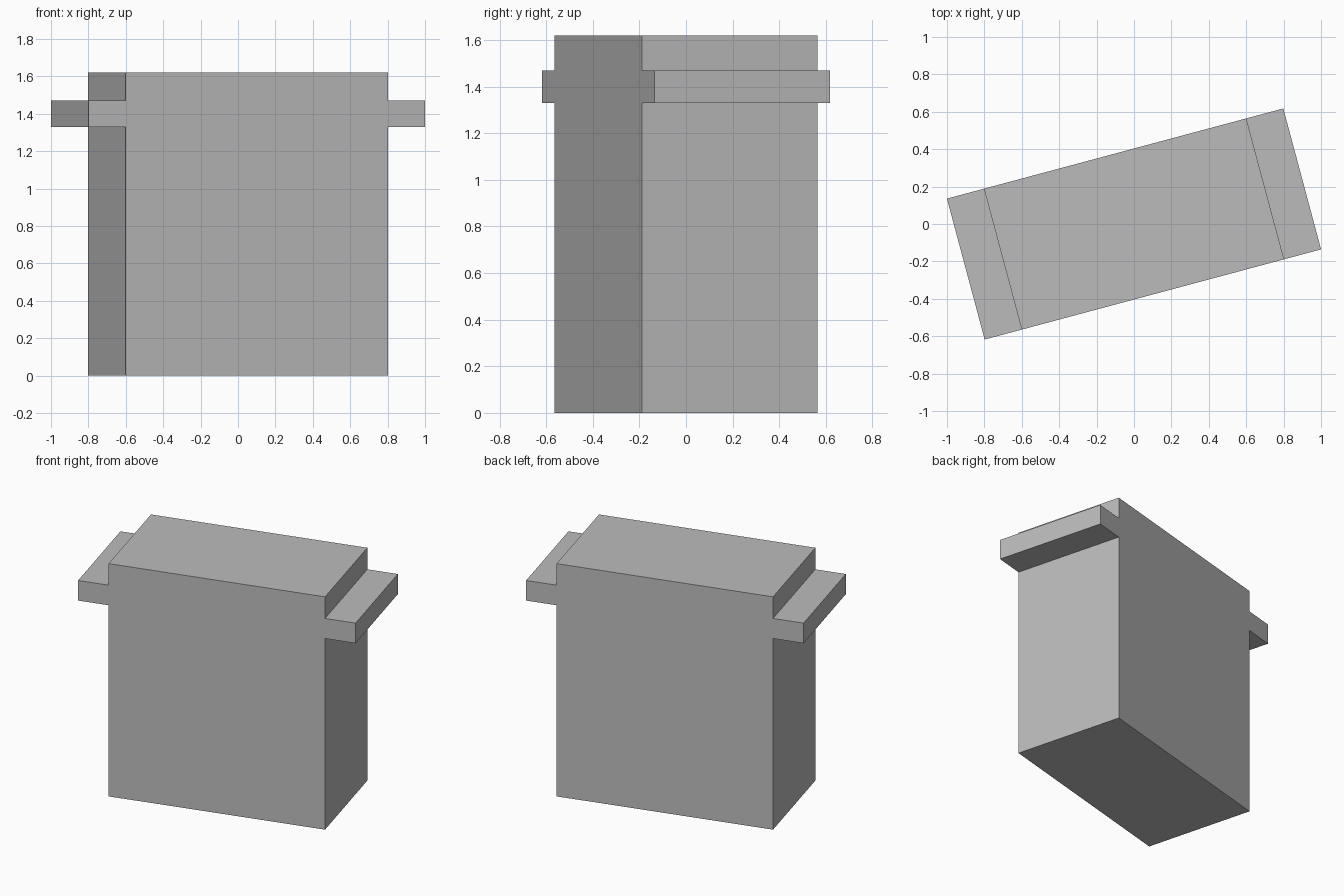
import bpy
import bmesh
from math import radians
from mathutils import Matrix

cube = bpy.data.objects.get("Cube")
if cube:
    bpy.data.objects.remove(cube, do_unlink=True)

# Plain grey material
grey = bpy.data.materials.new("plain_grey")
grey.use_nodes = True
colour = (0.5, 0.5, 0.5, 1.0)
grey.diffuse_color = colour
grey.node_tree.nodes["Principled BSDF"].inputs["Base Color"].default_value = colour

BODY, EARS, DEPTH = 0.726, 0.931, 0.78   # half widths and full depth
TOP, EAR_LOW, EAR_HIGH = 1.62, 1.33, 1.47

# Block with a flush ledge on each side: half outline, mirrored, then extruded
half = [(BODY, 0), (BODY, EAR_LOW), (EARS, EAR_LOW),
        (EARS, EAR_HIGH), (BODY, EAR_HIGH), (BODY, TOP)]
outline = half + [(-x, z) for x, z in reversed(half)]

bm = bmesh.new()
face = bm.faces.new([bm.verts.new((x, -DEPTH / 2, z)) for x, z in outline])
extruded = bmesh.ops.extrude_face_region(bm, geom=[face], use_keep_orig=True)
moved = [v for v in extruded["geom"] if isinstance(v, bmesh.types.BMVert)]
bmesh.ops.translate(bm, verts=moved, vec=(0, DEPTH, 0))
bmesh.ops.recalc_face_normals(bm, faces=bm.faces)

# The whole block stands turned about its upright axis
bm.transform(Matrix.Rotation(radians(15), 4, "Z"))

mesh = bpy.data.meshes.new("block_with_side_ledges")
bm.to_mesh(mesh)
bm.free()
mesh.materials.append(grey)
block = bpy.data.objects.new("block_with_side_ledges", mesh)
bpy.context.collection.objects.link(block)
